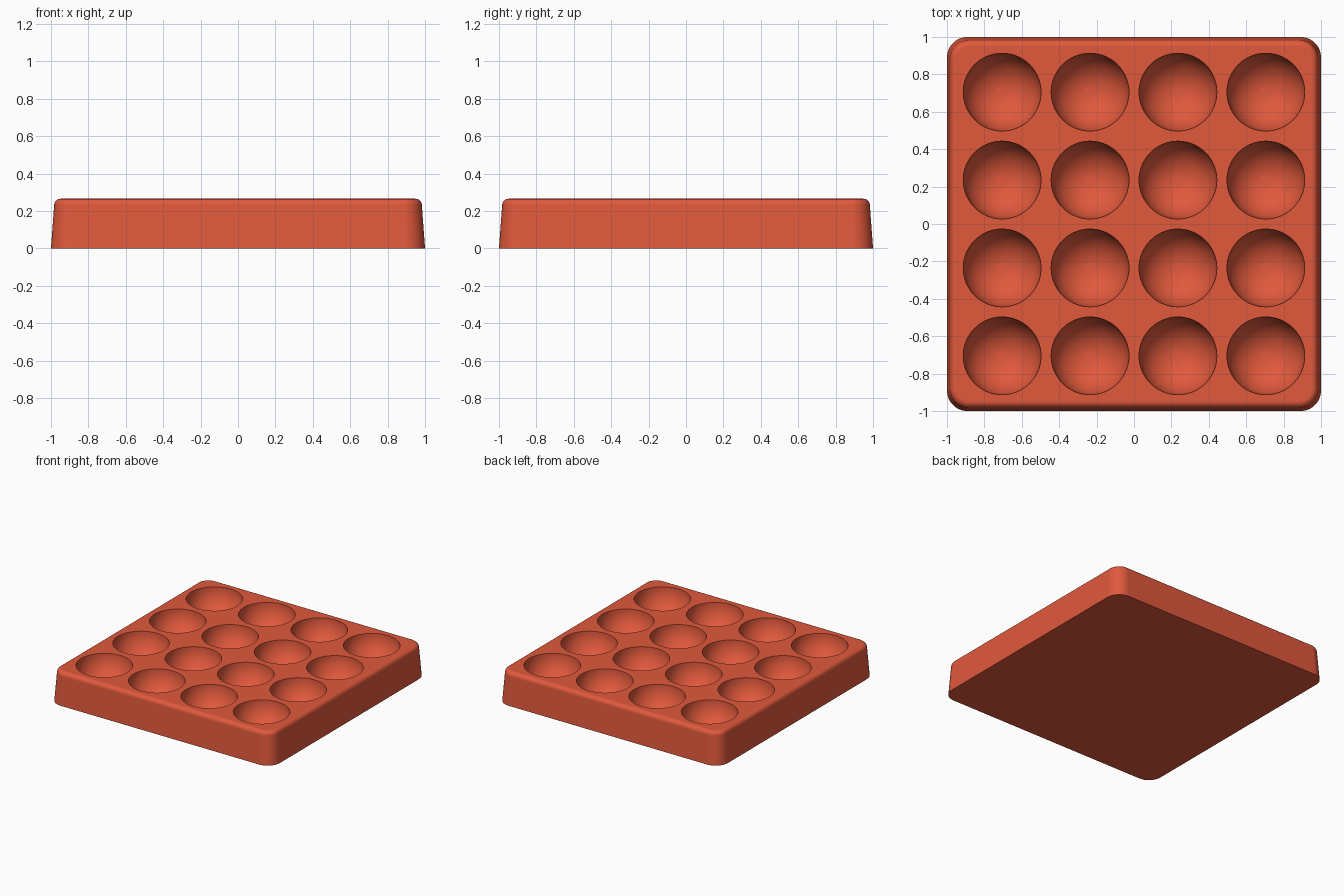
import bpy, bmesh
from math import sin, cos, pi, radians

HEIGHT = 0.265
FILLET = 0.035
CUP_RADIUS = 0.208
CUP_SPACING = 0.47

if "Cube" in bpy.data.objects:
    bpy.data.objects.remove(bpy.data.objects["Cube"], do_unlink=True)


def make_object(name, bm):
    bmesh.ops.recalc_face_normals(bm, faces=bm.faces)
    mesh = bpy.data.meshes.new(name)
    bm.to_mesh(mesh)
    bm.free()
    obj = bpy.data.objects.new(name, mesh)
    bpy.context.collection.objects.link(obj)
    return obj


def loft(bm, rings):
    """Skin a stack of point rings and cap both ends."""
    loops = [[bm.verts.new(p) for p in ring] for ring in rings]
    n = len(loops[0])
    for low, high in zip(loops, loops[1:]):
        for i in range(n):
            j = (i + 1) % n
            bm.faces.new((low[i], low[j], high[j], high[i]))
    bm.faces.new(loops[0][::-1])
    bm.faces.new(loops[-1])


def rounded_square(half, radius, z, steps=12):
    pts = []
    for corner, (sx, sy) in enumerate(((1, 1), (-1, 1), (-1, -1), (1, -1))):
        for k in range(steps + 1):
            a = (corner + k / steps) * pi / 2
            pts.append((sx * (half - radius) + radius * cos(a),
                        sy * (half - radius) + radius * sin(a), z))
    return pts


def circle(cx, cy, r, z, steps=64):
    return [(cx + r * cos(2 * pi * k / steps),
             cy + r * sin(2 * pi * k / steps), z) for k in range(steps)]


# Tray body: tapered rounded square with a soft top edge
side = 0.983
rings = [rounded_square(1.0, 0.11, 0)]
for k in range(9):
    a = k / 8 * pi / 2
    inset = FILLET * (1 - cos(a))
    rings.append(rounded_square(side - inset, 0.10 - inset,
                                HEIGHT - FILLET * (1 - sin(a))))
bm = bmesh.new()
loft(bm, rings)
tray = make_object("tray", bm)

# Hemispherical cup cutters, four by four
bm = bmesh.new()
for ix in range(4):
    for iy in range(4):
        cx, cy = (ix - 1.5) * CUP_SPACING, (iy - 1.5) * CUP_SPACING
        cup = []
        for k in range(1, 17):
            a = k / 16 * pi / 2
            cup.append(circle(cx, cy, CUP_RADIUS * sin(a),
                              HEIGHT - 0.002 - CUP_RADIUS * cos(a)))
        cup.append(circle(cx, cy, CUP_RADIUS, HEIGHT + 0.1))
        loft(bm, cup)
cutter = make_object("cup_cutter", bm)
cutter.hide_render = True

# Carve the cups
cut = tray.modifiers.new("cups", 'BOOLEAN')
cut.operation = 'DIFFERENCE'
cut.solver = 'EXACT'
cut.object = cutter
bpy.ops.object.select_all(action='DESELECT')
bpy.context.view_layer.objects.active = tray
tray.select_set(True)
bpy.ops.object.modifier_apply(modifier=cut.name)
bpy.data.objects.remove(cutter, do_unlink=True)

# Colour
red = bpy.data.materials.new("terracotta_red")
red.use_nodes = True
colour = (0.75, 0.10, 0.045, 1)
red.diffuse_color = colour
bsdf = next(n for n in red.node_tree.nodes if n.type == 'BSDF_PRINCIPLED')
bsdf.inputs["Base Color"].default_value = colour
tray.data.materials.clear()
tray.data.materials.append(red)

# Smooth curves, crisp cup rims, flat top
bpy.ops.object.shade_smooth_by_angle(angle=radians(35))
weighted = tray.modifiers.new("flat_top", 'WEIGHTED_NORMAL')
weighted.keep_sharp = True
